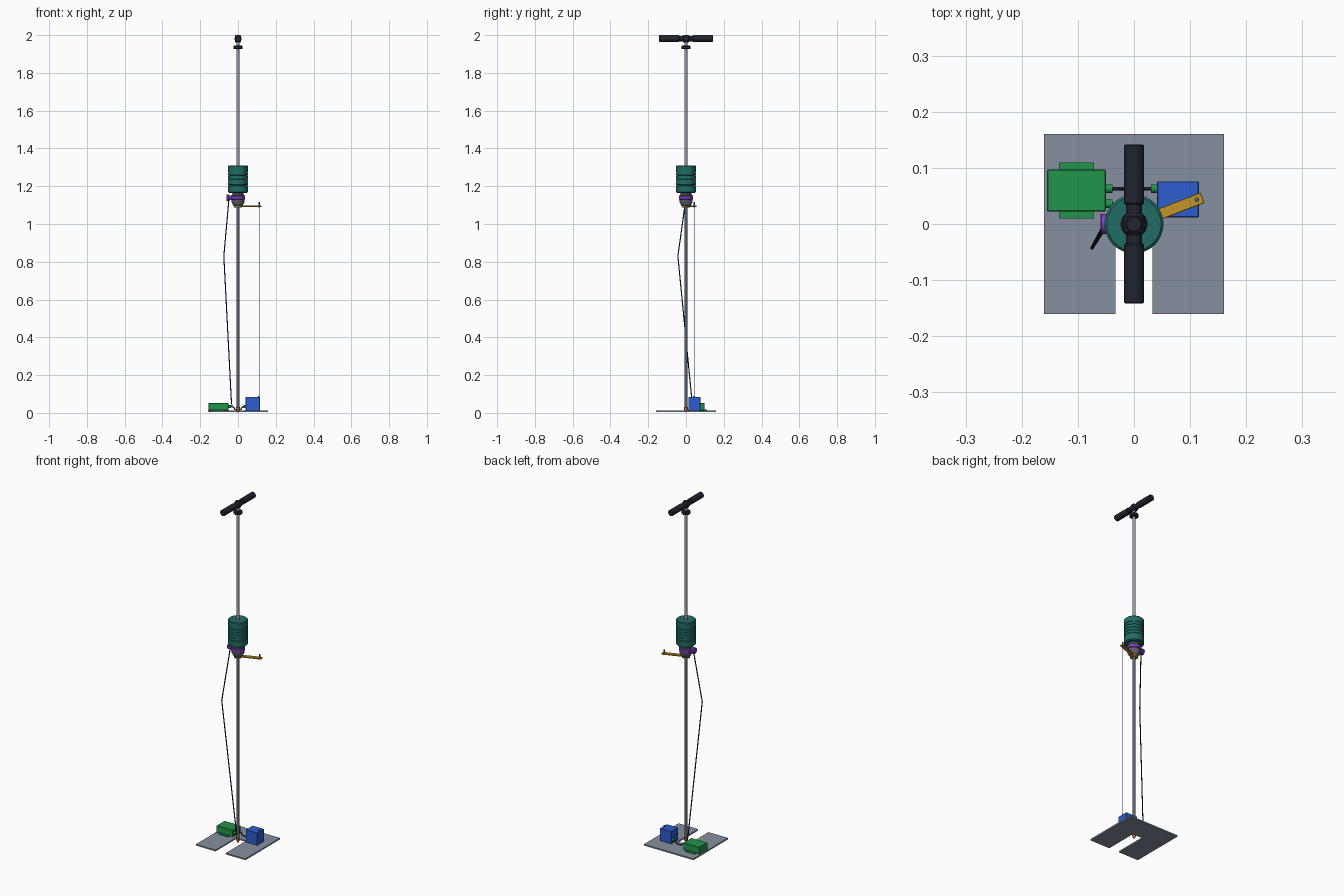
import bpy, bmesh, math
from mathutils import Vector, Matrix

if "Cube" in bpy.data.objects:
    bpy.data.objects.remove(bpy.data.objects["Cube"])


def mat(name, rgb):
    m = bpy.data.materials.new(name)
    m.diffuse_color = (*rgb, 1)
    m.use_nodes = True
    m.node_tree.nodes["Principled BSDF"].inputs["Base Color"].default_value = m.diffuse_color
    return m


STEEL = mat("steel", (0.33, 0.35, 0.40))
DARK = mat("dark_steel", (0.11, 0.12, 0.15))
PLATE = mat("plate_grey", (0.24, 0.28, 0.35))
BLACK = mat("black", (0.015, 0.018, 0.028))
TEAL = mat("teal", (0.015, 0.15, 0.13))
GREEN = mat("green", (0.015, 0.30, 0.07))
BLUE = mat("blue", (0.025, 0.11, 0.62))
GOLD = mat("gold", (0.55, 0.30, 0.02))
PURPLE = mat("purple", (0.20, 0.05, 0.55))
COPPER = mat("copper", (0.50, 0.16, 0.04))


def finish(name, bm, material, smooth=False):
    bmesh.ops.recalc_face_normals(bm, faces=bm.faces)
    me = bpy.data.meshes.new(name)
    bm.to_mesh(me)
    bm.free()
    me.materials.append(material)
    ob = bpy.data.objects.new(name, me)
    bpy.context.collection.objects.link(ob)
    if smooth:
        bpy.ops.object.select_all(action='DESELECT')
        ob.select_set(True)
        bpy.context.view_layer.objects.active = ob
        bpy.ops.object.shade_smooth_by_angle(angle=math.radians(35))
    return ob


def lathe(name, profile, material, loc=(0, 0, 0), axis=(0, 0, 1), n=32):
    """Revolve (radius, height) points about an axis; close the ends."""
    bm = bmesh.new()
    rings = [[bm.verts.new((r * math.cos(2 * math.pi * i / n), r * math.sin(2 * math.pi * i / n), z))
              for i in range(n)] for r, z in profile]
    for a, b in zip(rings, rings[1:]):
        for i in range(n):
            bm.faces.new((a[i], a[(i + 1) % n], b[(i + 1) % n], b[i]))
    bm.faces.new(rings[0])
    bm.faces.new(rings[-1])
    rot = Vector((0, 0, 1)).rotation_difference(Vector(axis)).to_matrix().to_4x4()
    bm.transform(Matrix.Translation(loc) @ rot)
    return finish(name, bm, material, True)


def box(name, lo, hi, material, bevel=0.0):
    bm = bmesh.new()
    bmesh.ops.create_cube(bm, size=1)
    for v in bm.verts:
        v.co = [(l + h) / 2 + c * (h - l) for l, h, c in zip(lo, hi, v.co)]
    if bevel:
        bmesh.ops.bevel(bm, geom=bm.edges[:], offset=bevel, segments=1, affect='EDGES')
    return finish(name, bm, material)


def prism(name, outline, z0, z1, material):
    bm = bmesh.new()
    f = bm.faces.new([bm.verts.new((x, y, z0)) for x, y in outline])
    ext = bmesh.ops.extrude_face_region(bm, geom=[f])
    for v in ext['geom']:
        if isinstance(v, bmesh.types.BMVert):
            v.co.z = z1
    return finish(name, bm, material)


def cable(name, pts, radius, material, kind='POLY'):
    cu = bpy.data.curves.new(name, 'CURVE')
    cu.dimensions = '3D'
    cu.bevel_depth = radius
    cu.bevel_resolution = 2
    cu.use_fill_caps = True
    sp = cu.splines.new(kind)
    sp.points.add(len(pts) - 1)
    for p, co in zip(sp.points, pts):
        p.co = (*co, 1)
    if kind == 'NURBS':
        sp.use_endpoint_u = True
        sp.order_u = 3
    cu.materials.append(material)
    ob = bpy.data.objects.new(name, cu)
    bpy.context.collection.objects.link(ob)
    return ob


# Slotted base plate
P0, P1 = 0.004, 0.012
prism("base_plate", [(-0.16, -0.16), (-0.033, -0.16), (-0.033, 0.03), (0.033, 0.03),
                     (0.033, -0.16), (0.16, -0.16), (0.16, 0.16), (-0.16, 0.16)], P0, P1, PLATE)

# Rods and cone tip
lathe("cone_tip", [(0.0008, 0), (0.011, 0.02), (0.011, 0.028), (0.008, 0.032)], COPPER)
lathe("lower_rod", [(0.008, 0.03), (0.008, 1.11)], DARK)
lathe("upper_rod", [(0.008, 1.15), (0.008, 1.975)], STEEL)

# Anvil below the hammer
lathe("anvil", [(0.016, 1.088), (0.026, 1.10), (0.034, 1.115), (0.034, 1.152),
                (0.030, 1.156), (0.030, 1.165)], DARK)

# Sliding hammer with grip grooves
prof = [(0.048, 1.165), (0.0525, 1.169)]
for z in (1.205, 1.222, 1.239, 1.256, 1.273):
    prof += [(0.0525, z - 0.003), (0.050, z - 0.002), (0.050, z + 0.002), (0.0525, z + 0.003)]
lathe("hammer", prof + [(0.0525, 1.306), (0.048, 1.31)], TEAL, n=48)

# Clamp ring with sensor
lathe("sensor_clamp", [(0.035, 1.13), (0.038, 1.132), (0.038, 1.146), (0.035, 1.148)], PURPLE)
box("sensor_block", (-0.050, -0.014, 1.126), (-0.030, 0.014, 1.152), PURPLE, 0.002)
lathe("sensor_cap", [(0.016, 0), (0.018, 0.002), (0.018, 0.010), (0.016, 0.012)], PURPLE,
      (-0.048, 0, 1.139), (-1, 0, 0))

# Bracket arm carrying the measuring wire
ang = math.radians(21)
arm = box("bracket_arm", (0.0, -0.010, 1.091), (0.131, 0.010, 1.099), GOLD, 0.001)
arm.rotation_euler.z = ang
lathe("bracket_collar", [(0.022, 1.087), (0.022, 1.103)], GOLD)
WX, WY = 0.120 * math.cos(ang), 0.120 * math.sin(ang)
lathe("wire_pin", [(0.004, 1.088), (0.004, 1.117)], DARK, (WX, WY, 0), n=16)
cable("measuring_wire", [(WX, WY, 0.08), (WX, WY, 1.10)], 0.0012, STEEL)

# Displacement sensor box
box("wire_sensor_box", (0.041, 0.012, P1), (0.116, 0.076, 0.085), BLUE, 0.0015)
lathe("wire_outlet", [(0.005, 0.083), (0.005, 0.090)], DARK, (WX - 0.002, WY, 0), n=16)

# Data logger box with mounting flange and screws
box("logger_box", (-0.155, 0.022, P1), (-0.05, 0.097, 0.053), GREEN, 0.002)
box("logger_flange", (-0.134, 0.010, P1), (-0.071, 0.110, 0.017), GREEN)
for i, (x, y) in enumerate([(x, y) for x in (-0.121, -0.083) for y in (0.0165, 0.1035)]):
    lathe(f"flange_screw_{i}", [(0.004, P1), (0.004, 0.019)], GREEN, (x, y, 0), n=16)

# Connectors
for name, x, y in (("logger_link_plug", -0.051, 0.063), ("sensor_link_plug", 0.030, 0.063),
                   ("logger_head_plug", -0.051, 0.036)):
    lathe(name, [(0.0075, 0), (0.0075, 0.013)], GREEN, (x, y, 0.033), (1, 0, 0), 20)

# Cables
cable("link_cable", [(-0.038, 0.063, 0.033), (-0.022, 0.063, 0.033), (-0.018, 0.063, 0.016),
                     (0.018, 0.063, 0.016), (0.020, 0.063, 0.033), (0.032, 0.063, 0.033)],
      0.003, BLACK, 'NURBS')
cable("head_cable", [(-0.040, 0.036, 0.033), (-0.032, 0.034, 0.036), (-0.035, 0.032, 0.06),
                     (-0.075, -0.043, 0.83), (-0.050, -0.004, 1.11), (-0.048, -0.002, 1.13)],
      0.003, BLACK)

# Stop collar and T handle
lathe("stop_collar", [(0.021, 1.926), (0.024, 1.929), (0.024, 1.941), (0.021, 1.944)], BLACK)
lathe("handle_neck", [(0.014, 1.962), (0.015, 1.965), (0.015, 1.997), (0.013, 2.0)], BLACK)
lathe("handle_hub", [(0.012, -0.036), (0.014, -0.036), (0.014, -0.02), (0.0185, -0.014),
                     (0.0185, 0.014), (0.014, 0.02), (0.014, 0.036), (0.012, 0.036)],
      BLACK, (0, 0, 1.981), (0, 1, 0))
for s, name in ((-1, "front_grip"), (1, "rear_grip")):
    lathe(name, [(0.0155, 0.035), (0.0175, 0.037), (0.0175, 0.140), (0.0155, 0.142)],
          BLACK, (0, 0, 1.982), (0, s, 0))
